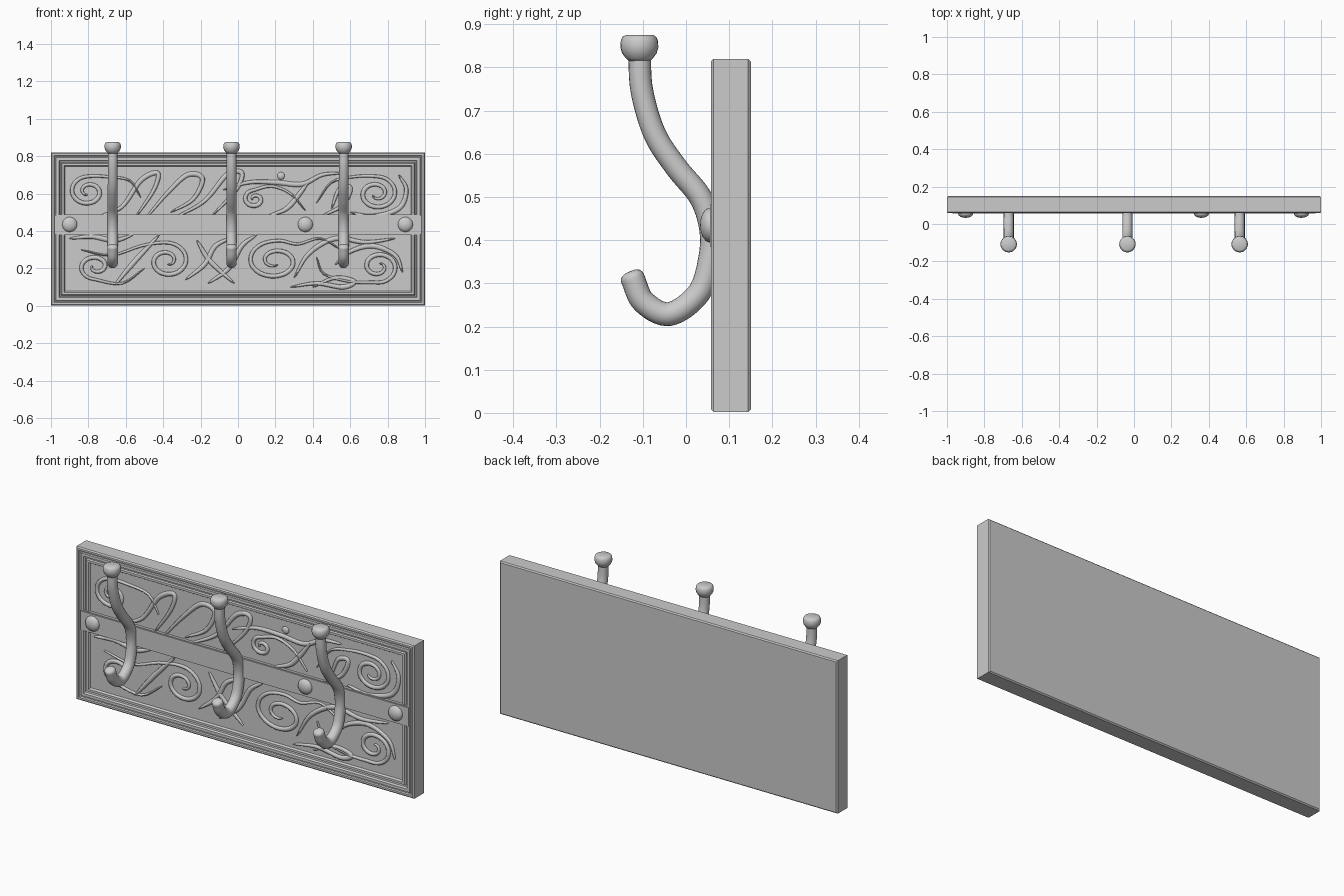
import bpy, bmesh, math
from mathutils import Vector

PANEL_Y = 0.074


def finish(bm, name, angle=40):
    bmesh.ops.recalc_face_normals(bm, faces=bm.faces)
    me = bpy.data.meshes.new(name)
    bm.to_mesh(me)
    bm.free()
    ob = bpy.data.objects.new(name, me)
    bpy.context.collection.objects.link(ob)
    bpy.ops.object.select_all(action='DESELECT')
    ob.select_set(True)
    bpy.context.view_layer.objects.active = ob
    bpy.ops.object.shade_smooth_by_angle(angle=math.radians(angle))
    return ob


def smooth_path(pts, n=8):
    # Catmull-Rom through the points
    p = [Vector(q) for q in pts]
    p = [2 * p[0] - p[1]] + p + [2 * p[-1] - p[-2]]
    out = []
    for i in range(1, len(p) - 2):
        a, b, c, d = p[i - 1:i + 3]
        for k in range(n):
            t = k / n
            out.append(0.5 * (2 * b + (c - a) * t + (2 * a - 5 * b + 4 * c - d) * t * t
                              + (3 * b - a - 3 * c + d) * t ** 3))
    return out + [p[-2]]


def sweep(bm, path, normal, radii, sides=16, height=None):
    # Planar sweep: round section, or a fixed-height flattened one
    normal = Vector(normal)
    rings = []
    for i, p in enumerate(path):
        t = path[min(i + 1, len(path) - 1)] - path[max(i - 1, 0)]
        side = normal.cross(t).normalized()
        r = radii[i]
        h = r if height is None else height
        rings.append([bm.verts.new(p + side * r * math.cos(a) + normal * h * math.sin(a))
                      for a in (2 * math.pi * k / sides for k in range(sides))])
    for a, b in zip(rings, rings[1:]):
        for k in range(sides):
            j = (k + 1) % sides
            bm.faces.new((a[k], a[j], b[j], b[k]))
    bm.faces.new(rings[0])
    bm.faces.new(rings[-1])


# Board with stepped moulding: (inset, y) rings from back to recessed panel
profile = [(0.006, 0.150), (0, 0.144), (0, 0.064), (0.006, 0.058), (0.016, 0.058),
           (0.019, 0.066), (0.024, 0.066), (0.027, 0.060), (0.042, 0.060),
           (0.047, 0.070), (0.054, 0.072), (0.058, 0.064), (0.070, 0.064), (0.076, PANEL_Y)]
bm = bmesh.new()
rings = []
for d, y in profile:
    rings.append([bm.verts.new((x, y, z)) for x, z in
                  ((-1 + d, 0.002 + d), (1 - d, 0.002 + d), (1 - d, 0.82 - d), (-1 + d, 0.82 - d))])
for a, b in zip(rings, rings[1:]):
    for k in range(4):
        j = (k + 1) % 4
        bm.faces.new((a[k], a[j], b[j], b[k]))
bm.faces.new(rings[0])
bm.faces.new(rings[-1])
finish(bm, "board", 25)

# Horizontal strap
bm = bmesh.new()
bmesh.ops.create_cube(bm, size=1)
for v in bm.verts:
    v.co = (v.co.x * 1.95, 0.067 + v.co.y * 0.022, 0.434 + v.co.z * 0.108)
bmesh.ops.bevel(bm, geom=bm.edges[:], offset=0.004, segments=2, affect='EDGES')
finish(bm, "strap", 30)

# Dome screws
for n, x in enumerate((-0.90, 0.36, 0.895)):
    bm = bmesh.new()
    dome = [(0.062, 0.040), (0.052, 0.040), (0.045, 0.036), (0.038, 0.026), (0.034, 0.013), (0.033, 0.002)]
    sweep(bm, [Vector((x, y, 0.435)) for y, r in dome], (1, 0, 0), [r for y, r in dome], 24)
    finish(bm, f"screw_{n + 1}", 50)

# Hooks: curved rod plus flared knob
rod = [(-0.108, 0.835), (-0.102, 0.745), (-0.072, 0.645), (-0.022, 0.568), (0.033, 0.500),
       (0.057, 0.430), (0.056, 0.360), (0.030, 0.278), (-0.038, 0.229), (-0.098, 0.257), (-0.124, 0.312)]
knob = [(0.815, 0.025), (0.822, 0.032), (0.833, 0.040), (0.847, 0.044), (0.862, 0.043),
        (0.871, 0.039), (0.875, 0.032), (0.875, 0.004)]
for n, x in enumerate((-0.67, -0.035, 0.565)):
    bm = bmesh.new()
    path = smooth_path([(x, y, z) for y, z in rod])
    radii = [0.026 + 0.002 * i / len(path) for i in range(len(path))]
    t = (path[-1] - path[-2]).normalized()
    for d, r in ((0.006, 0.027), (0.012, 0.022), (0.016, 0.013), (0.017, 0.002)):
        path.append(path[len(radii) - 1 - (len(radii) - 81)] + t * d if len(radii) > 81 else path[-1] + t * d)
        radii.append(r)
    sweep(bm, path, (1, 0, 0), radii, 20)
    sweep(bm, [Vector((x, -0.108, z)) for z, r in knob], (1, 0, 0), [r for z, r in knob], 24)
    finish(bm, f"hook_{n + 1}", 50)

# Carved scrollwork on the panel
bm = bmesh.new()


def stroke(pts, w=0.013, n=8):
    path = smooth_path([(x, PANEL_Y, z) for x, z in pts], n)
    m = len(path) - 1
    radii = [w * (0.25 + 0.75 * math.sin(math.pi * i / m) ** 0.6) if 0 < i < m else 0.002
             for i in range(m + 1)]
    sweep(bm, path, (0, -1, 0), radii, 8, 0.009)


def scroll(cx, cz, r, turns, start, tail=(), flip=1, sx=1.2):
    # Spiral growing outwards, running into a leafy tail
    n = int(turns * 10)
    pts = []
    for i in range(n + 1):
        a = math.radians(start) + flip * 2 * math.pi * turns * (i / n - 1)
        q = r * (0.2 + 0.8 * i / n)
        pts.append((cx + sx * q * math.cos(a), cz + q * math.sin(a)))
    stroke(pts + list(tail), 0.012, 4)


scroll(-0.80, 0.61, 0.085, 1.5, 80, [(-0.70, 0.69), (-0.58, 0.67), (-0.52, 0.58)], -1)
scroll(0.74, 0.60, 0.095, 1.7, 100, [(0.62, 0.69), (0.50, 0.66), (0.42, 0.55)])
scroll(-0.38, 0.24, 0.10, 1.5, 100, [(-0.52, 0.32), (-0.68, 0.27), (-0.84, 0.30)])
scroll(0.20, 0.24, 0.11, 1.6, 80, [(0.32, 0.33), (0.44, 0.36), (0.55, 0.30)], -1, 1.4)
scroll(0.75, 0.21, 0.09, 1.5, 250, [(0.60, 0.13), (0.46, 0.17), (0.42, 0.26)], -1)
scroll(-0.76, 0.21, 0.07, 1.3, 270, [(-0.62, 0.12), (-0.50, 0.20)], 1, 1.3)
scroll(0.09, 0.57, 0.05, 1.3, 90, [(0.18, 0.64), (0.28, 0.60), (0.36, 0.51)], -1)

for pts in (
    [(-0.74, 0.48), (-0.62, 0.53), (-0.52, 0.67), (-0.43, 0.71), (-0.45, 0.62), (-0.55, 0.47)],
    [(-0.50, 0.46), (-0.38, 0.60), (-0.27, 0.70), (-0.19, 0.68), (-0.24, 0.57), (-0.36, 0.50)],
    [(-0.34, 0.47), (-0.18, 0.56), (-0.06, 0.70), (0.02, 0.71), (-0.01, 0.62), (-0.14, 0.48)],
    [(-0.08, 0.62), (0.06, 0.66), (0.20, 0.66), (0.34, 0.65), (0.45, 0.70), (0.56, 0.71)],
    [(0.16, 0.48), (0.26, 0.52), (0.33, 0.60), (0.38, 0.67)],
    [(0.45, 0.48), (0.56, 0.54), (0.60, 0.63), (0.54, 0.62), (0.50, 0.52)],
    [(0.60, 0.50), (0.72, 0.48), (0.86, 0.52), (0.90, 0.62), (0.86, 0.70)],
    [(-0.90, 0.36), (-0.78, 0.37), (-0.66, 0.35), (-0.56, 0.38)],
    [(-0.66, 0.11), (-0.55, 0.24), (-0.42, 0.38)],
    [(-0.28, 0.14), (-0.18, 0.22), (-0.12, 0.32), (-0.02, 0.37)],
    [(-0.22, 0.35), (-0.15, 0.24), (-0.02, 0.12)],
    [(-0.16, 0.12), (-0.05, 0.20), (0.02, 0.32), (0.10, 0.38)],
    [(0.28, 0.10), (0.42, 0.12), (0.56, 0.10), (0.62, 0.13), (0.52, 0.15), (0.40, 0.10)],
    [(0.30, 0.15), (0.38, 0.28), (0.52, 0.36), (0.68, 0.34), (0.84, 0.36)],
    [(0.52, 0.22), (0.60, 0.29), (0.72, 0.32), (0.84, 0.27), (0.88, 0.18)],
):
    stroke(pts)

# Small bead between the upper tendrils
bead = bmesh.ops.create_uvsphere(bm, u_segments=16, v_segments=8, radius=0.02)
for v in bead['verts']:
    v.co = (0.23 + v.co.x, PANEL_Y + v.co.y * 0.5, 0.695 + v.co.z)
finish(bm, "carved_scrollwork", 60)
